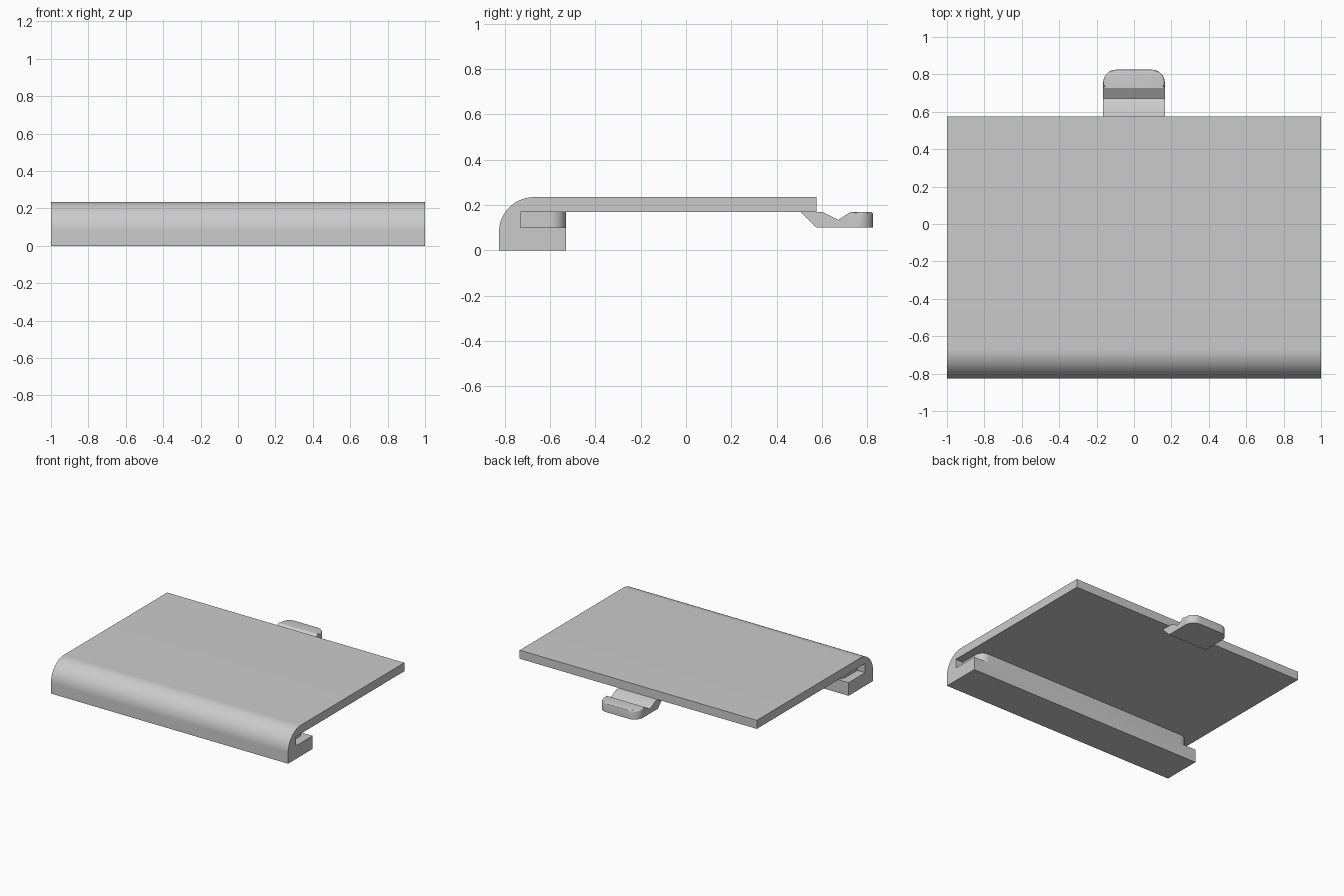
import bpy, bmesh, math
from mathutils import Vector

if "Cube" in bpy.data.objects:
    bpy.data.objects.remove(bpy.data.objects["Cube"], do_unlink=True)

grey = bpy.data.materials.new("plain_grey")
grey.use_nodes = True
grey.diffuse_color = (0.6, 0.6, 0.6, 1)
grey.node_tree.nodes["Principled BSDF"].inputs["Base Color"].default_value = (0.6, 0.6, 0.6, 1)


def arc(cx, cy, r, start, end, steps=12):
    """Points on a circular arc, angles in degrees."""
    angles = [math.radians(start + (end - start) * i / steps) for i in range(steps + 1)]
    return [(cx + r * math.cos(a), cy + r * math.sin(a)) for a in angles]


def prism(name, outline, low, high, axis):
    """Extrude an outline: a yz outline along x, or an xy outline along z."""
    place = (lambda p, t: (t, p[0], p[1])) if axis == "x" else (lambda p, t: (p[0], p[1], t))
    bm = bmesh.new()
    base = bm.faces.new([bm.verts.new(place(p, low)) for p in outline])
    grown = bmesh.ops.extrude_face_region(bm, geom=[base])["geom"]
    shift = Vector(place((0, 0), high - low))
    bmesh.ops.translate(bm, vec=shift, verts=[g for g in grown if isinstance(g, bmesh.types.BMVert)])
    bmesh.ops.recalc_face_normals(bm, faces=bm.faces)
    mesh = bpy.data.meshes.new(name)
    bm.to_mesh(mesh)
    bm.free()
    mesh.materials.append(grey)
    ob = bpy.data.objects.new(name, mesh)
    bpy.context.collection.objects.link(ob)
    return ob


def activate(ob):
    bpy.ops.object.select_all(action="DESELECT")
    ob.select_set(True)
    bpy.context.view_layer.objects.active = ob


def cut(ob, cutter, operation):
    mod = ob.modifiers.new("cut", "BOOLEAN")
    mod.operation, mod.solver, mod.object = operation, "EXACT", cutter
    activate(ob)
    bpy.ops.object.modifier_apply(modifier=mod.name)
    bpy.data.objects.remove(cutter, do_unlink=True)


FRONT, LIP, BACK = -0.825, -0.53, 0.575
TOP, UNDER, LEDGE = 0.235, 0.17, 0.10

# Cover: flat panel with a rounded front rail
R = 0.155
cover = prism("cover_panel",
              [(FRONT, 0)] + arc(FRONT + R, TOP - R, R, 180, 90, 24)
              + [(BACK, TOP), (BACK, UNDER), (LIP, UNDER), (LIP, 0)], -1, 1, "x")

# Slots at both ends of the rail, with a rounded inner corner
wall, r = 0.935, 0.065
slot = ([(1.1, -0.73), (wall, -0.73)] + arc(wall - r, LIP - r, r, 0, 90)
        + [(wall - r, LIP + 0.05), (1.1, LIP + 0.05)])
for side in (1, -1):
    cutter = prism("slot_cutter", [(side * x, y) for x, y in slot], LEDGE, UNDER, "z")
    cutter.hide_render = True
    cut(cover, cutter, "DIFFERENCE")

# Latch tab: grooved profile, trimmed to a rounded plan
W, END, C = 0.165, 0.825, 0.07
tab = prism("latch_tab",
            [(0.505, UNDER), (0.60, UNDER), (0.672, 0.135), (0.727, UNDER),
             (0.9, UNDER), (0.9, LEDGE), (BACK, LEDGE)], -W, W, "x")
plan = ([(-0.3, 0.4), (0.3, 0.4), (0.3, 0.74), (W, 0.74)]
        + arc(W - C, END - C, C, 0, 90) + arc(C - W, END - C, C, 90, 180)
        + [(-W, 0.74), (-0.3, 0.74)])
trim = prism("tab_trim", plan, 0, 0.3, "z")
trim.hide_render = True
cut(tab, trim, "INTERSECT")

# Soften the upper rim of the tab end
bm = bmesh.new()
bm.from_mesh(tab.data)
bmesh.ops.remove_doubles(bm, verts=bm.verts, dist=0.0005)
rim = [e for e in bm.edges if len(e.link_faces) == 2
       and all(v.co.z > UNDER - 0.001 and v.co.y > 0.735 for v in e.verts)
       and any(abs(f.normal.z) < 0.1 for f in e.link_faces)]
bmesh.ops.bevel(bm, geom=rim, offset=0.012, segments=3, profile=0.5, affect="EDGES")
bm.to_mesh(tab.data)
bm.free()

for ob in (cover, tab):
    activate(ob)
    bpy.ops.object.shade_smooth_by_angle(angle=math.radians(30))
